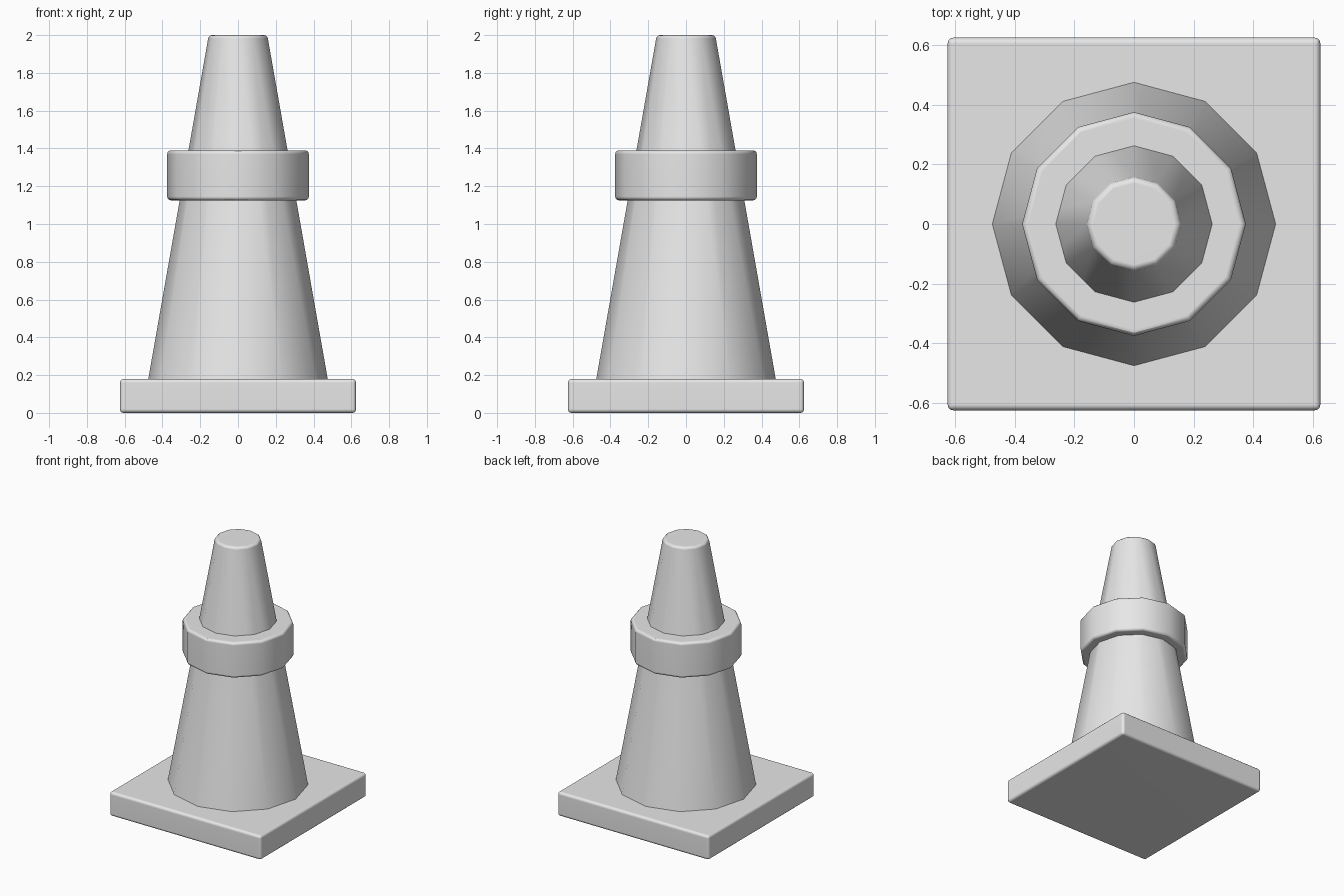
import bpy
import math

cube = bpy.data.objects.get("Cube")
if cube:
    bpy.data.objects.remove(cube, do_unlink=True)

# Single plain material
GREY = (0.8, 0.8, 0.8, 1.0)
grey = bpy.data.materials.new("light_grey")
grey.use_nodes = True
grey.diffuse_color = GREY
grey.node_tree.nodes["Principled BSDF"].inputs["Base Color"].default_value = GREY

SIDES = 12


def finish(name, bevel, smooth_angle):
    """Name the active part, round its hard edges and shade it."""
    obj = bpy.context.object
    obj.name = obj.data.name = name
    obj.data.materials.append(grey)
    bpy.ops.object.transform_apply(location=False, rotation=True, scale=True)
    mod = obj.modifiers.new("rounded_edges", "BEVEL")
    mod.width = bevel
    mod.segments = 3
    mod.limit_method = "ANGLE"
    mod.angle_limit = math.radians(40)
    bpy.ops.object.modifier_apply(modifier=mod.name)
    bpy.ops.object.shade_smooth_by_angle(angle=math.radians(smooth_angle))
    normals = obj.modifiers.new("flat_face_normals", "WEIGHTED_NORMAL")
    normals.keep_sharp = True
    return obj


def tapered(name, z0, z1, r0, r1, bevel, smooth_angle):
    """Twelve-sided solid between two heights."""
    bpy.ops.mesh.primitive_cone_add(
        vertices=SIDES, radius1=r0, radius2=r1, depth=z1 - z0,
        location=(0, 0, (z0 + z1) / 2))
    return finish(name, bevel, smooth_angle)


# Square base slab
bpy.ops.mesh.primitive_cube_add(size=1, location=(0, 0, 0.09))
bpy.context.object.scale = (1.25, 1.25, 0.18)
finish("base", 0.02, 35)

# Tapered body, sunk slightly into the base
tapered("cone_body", 0.1, 2.0, 0.489, 0.155, 0.018, 35)

# Thick collar around the body
tapered("collar", 1.125, 1.39, 0.375, 0.375, 0.02, 30)
